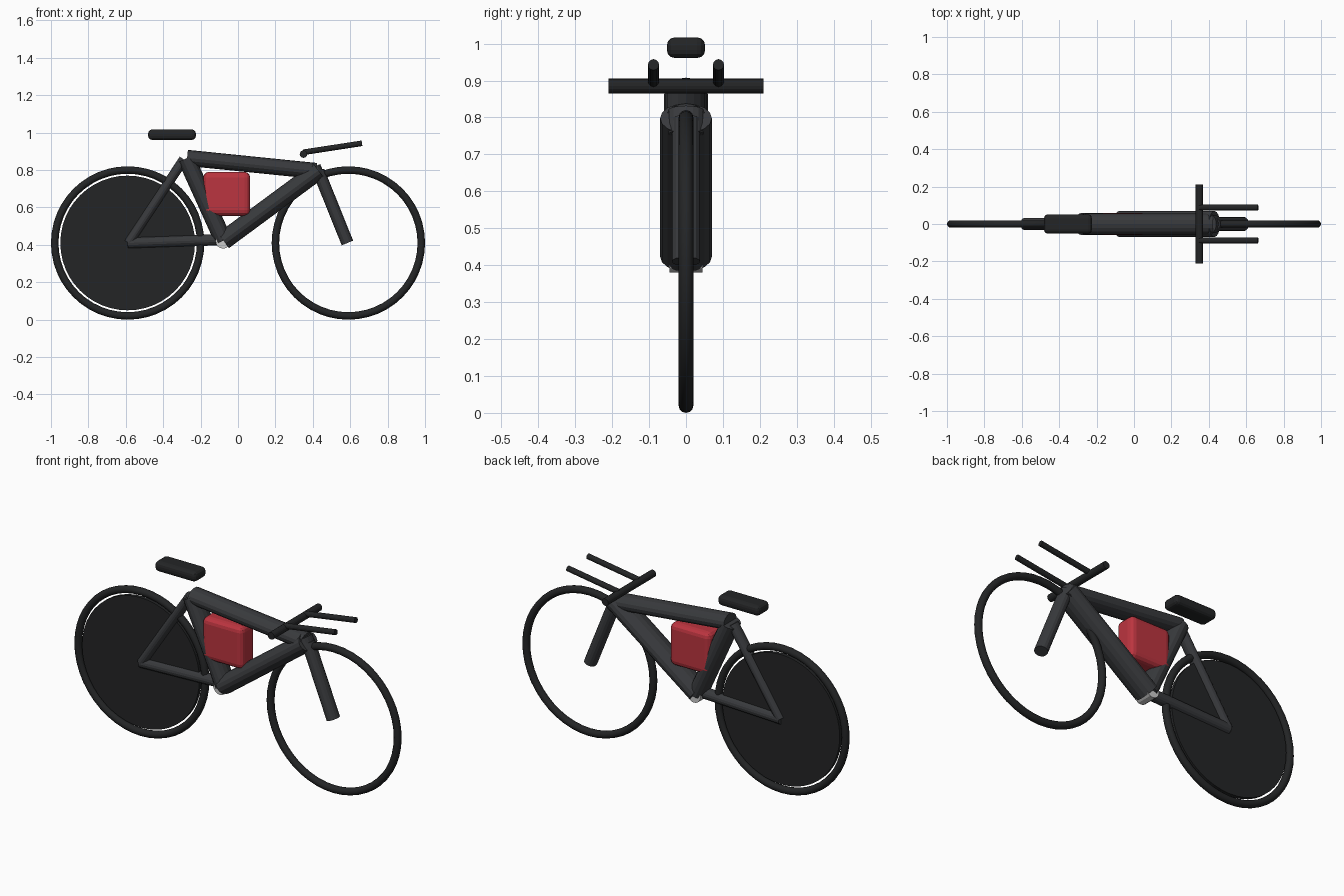
import bpy
from math import pi
from mathutils import Vector, Matrix

if "Cube" in bpy.data.objects:
    bpy.data.objects.remove(bpy.data.objects["Cube"])


def make_mat(name, rgb):
    m = bpy.data.materials.new(name)
    m.diffuse_color = (*rgb, 1)
    m.use_nodes = True
    m.node_tree.nodes["Principled BSDF"].inputs["Base Color"].default_value = m.diffuse_color
    return m


FRAME = make_mat("dark_frame", (0.04, 0.042, 0.046))
BLACK = make_mat("black", (0.017, 0.018, 0.019))
RED = make_mat("red", (0.5, 0.035, 0.05))


def finish(name, mat):
    ob = bpy.context.object
    ob.name = name
    if mat:
        ob.data.materials.append(mat)
    return ob


def tube(name, a, b, r, ry, mat=FRAME, sides=16):
    """Oval tube from a to b in the side plane; r in the plane, ry across it."""
    a, b = Vector(a), Vector(b)
    d = b - a
    bpy.ops.mesh.primitive_cylinder_add(vertices=sides, radius=1, depth=1)
    ob = finish(name, mat)
    z = d.normalized()
    y = Vector((0, 1, 0))
    x = y.cross(z)
    rot = Matrix((x, y, z)).transposed().to_4x4()
    ob.data.transform(Matrix.Translation((a + b) / 2) @ rot @ Matrix.Diagonal((r, ry, d.length, 1)))
    return ob


def cross_rod(name, x, z, r, half, mat, sides=16):
    """Cylinder lying along y."""
    bpy.ops.mesh.primitive_cylinder_add(vertices=sides, radius=r, depth=2 * half,
                                        location=(x, 0, z), rotation=(pi / 2, 0, 0))
    return finish(name, mat)


def rounded_box(name, centre, size, bevel, mat):
    bpy.ops.mesh.primitive_cube_add(size=1, location=centre)
    ob = finish(name, mat)
    ob.data.transform(Matrix.Diagonal((*size, 1)))
    mod = ob.modifiers.new("bevel", 'BEVEL')
    mod.width = bevel
    mod.segments = 3
    return ob


# Wheels
for side, x in (("rear", -0.59), ("front", 0.59)):
    bpy.ops.mesh.primitive_torus_add(major_radius=0.39, minor_radius=0.02, major_segments=48,
                                     minor_segments=12, location=(x, 0, 0.41),
                                     rotation=(pi / 2, 0, 0))
    finish(side + "_tyre", BLACK)
    bpy.ops.object.shade_smooth_by_angle(angle=0.6)
cross_rod("rear_disc", -0.59, 0.41, 0.36, 0.01, BLACK, 48)

# Frame
crank = (-0.078, 0, 0.423)
tube("top_tube", (-0.272, 0, 0.865), (0.418, 0, 0.795), 0.043, 0.056)
tube("down_tube", crank, (0.43, 0, 0.798), 0.05, 0.07)
tube("seat_tube", (-0.277, 0, 0.862), crank, 0.047, 0.06)
tube("seat_stay", (-0.29, 0, 0.857), (-0.585, 0, 0.41), 0.026, 0.032)
tube("chain_stay", (-0.59, 0, 0.41), (-0.085, 0, 0.428), 0.03, 0.032)
tube("head_tube", (0.412, 0, 0.82), (0.44, 0, 0.755), 0.03, 0.048)
tube("fork", (0.43, 0, 0.795), (0.585, 0, 0.41), 0.033, 0.038)
cross_rod("crank_shell", -0.08, 0.42, 0.04, 0.045, None)

# Handlebar and forward extensions
cross_rod("handlebar", 0.35, 0.885, 0.02, 0.21, BLACK)
for side, y in (("right", -0.088), ("left", 0.088)):
    tube("extension_" + side, (0.35, y, 0.895), (0.663, y, 0.943), 0.015, 0.015, BLACK, 12)

# Seat and bag
rounded_box("seat", (-0.353, 0, 0.989), (0.256, 0.104, 0.056), 0.022, BLACK)
rounded_box("frame_bag", (-0.06, 0, 0.673), (0.25, 0.12, 0.235), 0.03, RED)
